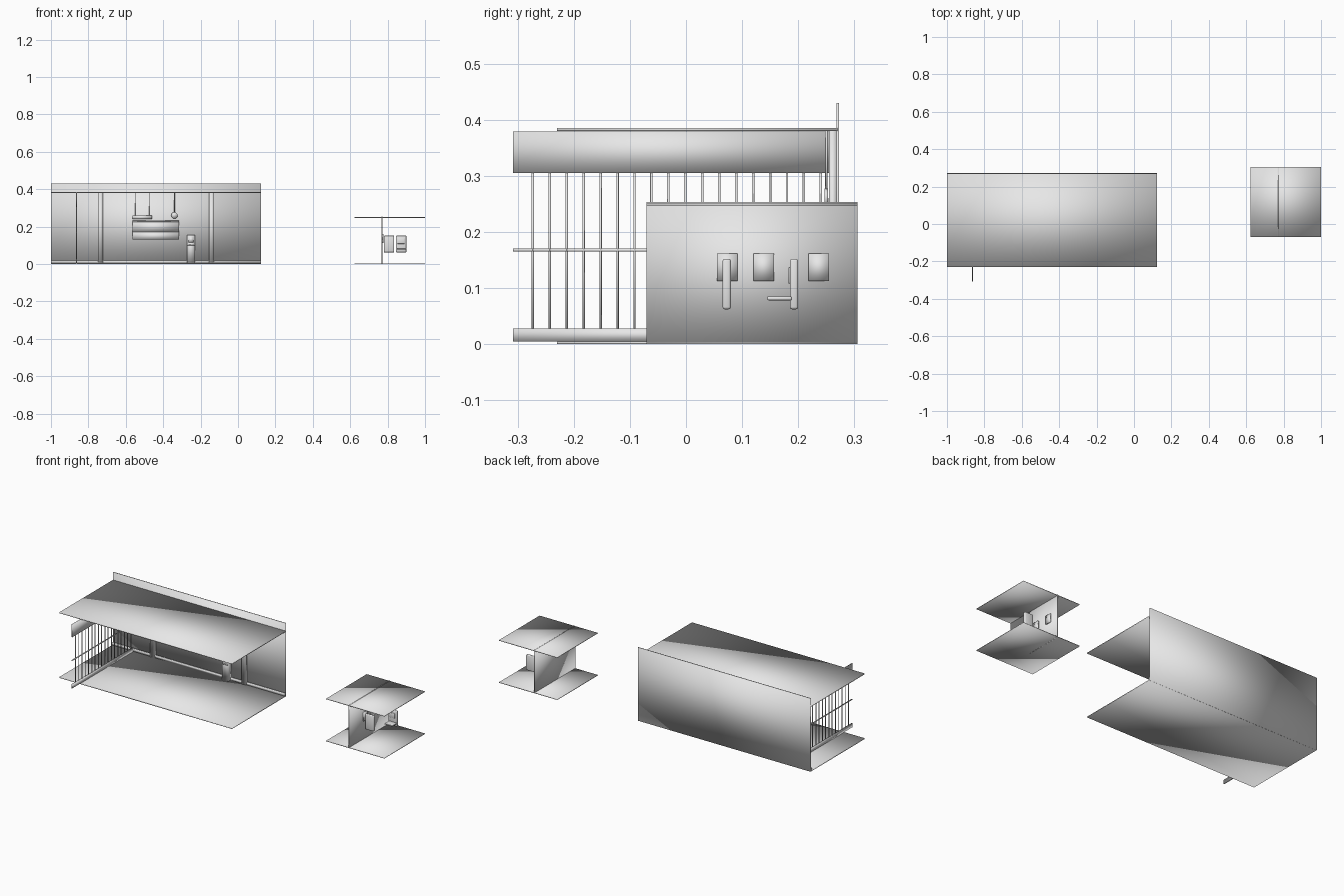
import bpy
import math

cube = bpy.data.objects.get("Cube")
if cube:
    bpy.data.objects.remove(cube, do_unlink=True)

grey = bpy.data.materials.new("light_grey")
grey.use_nodes = True
grey.diffuse_color = (0.8, 0.8, 0.8, 1)
grey.node_tree.nodes["Principled BSDF"].inputs["Base Color"].default_value = (0.8, 0.8, 0.8, 1)


def finish(obj, name):
    obj.name = name
    obj.data.materials.append(grey)
    for p in obj.data.polygons:
        p.use_smooth = True
    return obj


def box(name, x, y, z, bevel=0):
    """Softly shaded box given by its (min, max) on each axis."""
    bpy.ops.mesh.primitive_cube_add(size=1)
    obj = bpy.context.object
    for v in obj.data.vertices:
        for i, (lo, hi) in enumerate((x, y, z)):
            v.co[i] = (lo + hi) / 2 + v.co[i] * (hi - lo)
    if bevel:
        mod = obj.modifiers.new("rounded_edges", "BEVEL")
        mod.width = bevel
        mod.segments = 2
    return finish(obj, name)


def rod(name, x, y, z0, z1, r):
    bpy.ops.mesh.primitive_cylinder_add(vertices=12, radius=r, depth=z1 - z0,
                                        location=(x, y, (z0 + z1) / 2))
    return finish(bpy.context.object, name)


# Large room shell
long_x, long_y = (-1, 0.122), (-0.23, 0.27)
box("hall_floor", long_x, long_y, (0, 0.005))
box("hall_roof", long_x, long_y, (0.38, 0.385))
box("hall_back_wall", long_x, (0.268, 0.273), (0, 0.43))
box("baseboard", long_x, (0.26, 0.268), (0.005, 0.02))

# Barred partition
fence_x, fence_y = (-0.867, -0.861), (-0.308, 0.255)
box("bar_header", fence_x, fence_y, (0.305, 0.379))
box("bar_sill", fence_x, fence_y, (0.005, 0.028))
box("bar_middle_rail", (-0.866, -0.862), fence_y, (0.165, 0.17))
for i in range(18):
    rod("bar", -0.864, -0.273 + i * 0.0302, 0.02, 0.31, 0.0022)

# Posts on the back wall
for x in (-0.735, -0.142):
    box("wall_post", (x - 0.014, x + 0.014), (0.255, 0.268), (0.005, 0.38))

# Wall cabinet with a lower shelf and a thin top
box("cabinet_upper", (-0.565, -0.315), (0.24, 0.268), (0.172, 0.225))
box("cabinet_lower", (-0.565, -0.315), (0.24, 0.268), (0.13, 0.17))
box("cabinet_top", (-0.565, -0.315), (0.236, 0.268), (0.226, 0.232))

# Hanging sign and round clock
box("hanging_sign", (-0.565, -0.46), (0.247, 0.254), (0.24, 0.26))
for x in (-0.55, -0.475):
    rod("sign_wire", x, 0.25, 0.255, 0.38, 0.002)
rod("clock_wire", -0.34, 0.25, 0.27, 0.38, 0.002)
bpy.ops.mesh.primitive_cylinder_add(vertices=24, radius=0.017, depth=0.006,
                                    location=(-0.34, 0.25, 0.26),
                                    rotation=(math.pi / 2, 0, 0))
finish(bpy.context.object, "hanging_clock")

# Standing dispenser
box("dispenser_body", (-0.272, -0.23), (0.24, 0.268), (0.005, 0.155))
box("dispenser_panel", (-0.264, -0.238), (0.236, 0.241), (0.115, 0.145))
box("dispenser_tray", (-0.27, -0.232), (0.235, 0.241), (0.1, 0.106))

# Small room shell
small_x, small_y = (0.622, 1), (-0.07, 0.306)
box("booth_floor", small_x, small_y, (0, 0.004))
box("booth_roof", small_x, small_y, (0.247, 0.251))
box("booth_wall", (0.768, 0.772), small_y, (0, 0.253))

# Picture frames on the booth wall
for y in (0.0735, 0.1385, 0.2365):
    box("wall_frame", (0.771, 0.779), (y - 0.0185, y + 0.0185), (0.112, 0.161))

# Rounded upright panels, with a ledge on the second
box("near_panel", (0.78, 0.835), (0.065, 0.08), (0.062, 0.152), 0.004)
box("far_panel", (0.845, 0.9), (0.185, 0.2), (0.062, 0.152), 0.004)
box("panel_plate", (0.853, 0.89), (0.182, 0.187), (0.108, 0.137), 0.002)
box("panel_ledge", (0.85, 0.902), (0.145, 0.188), (0.078, 0.085), 0.002)
